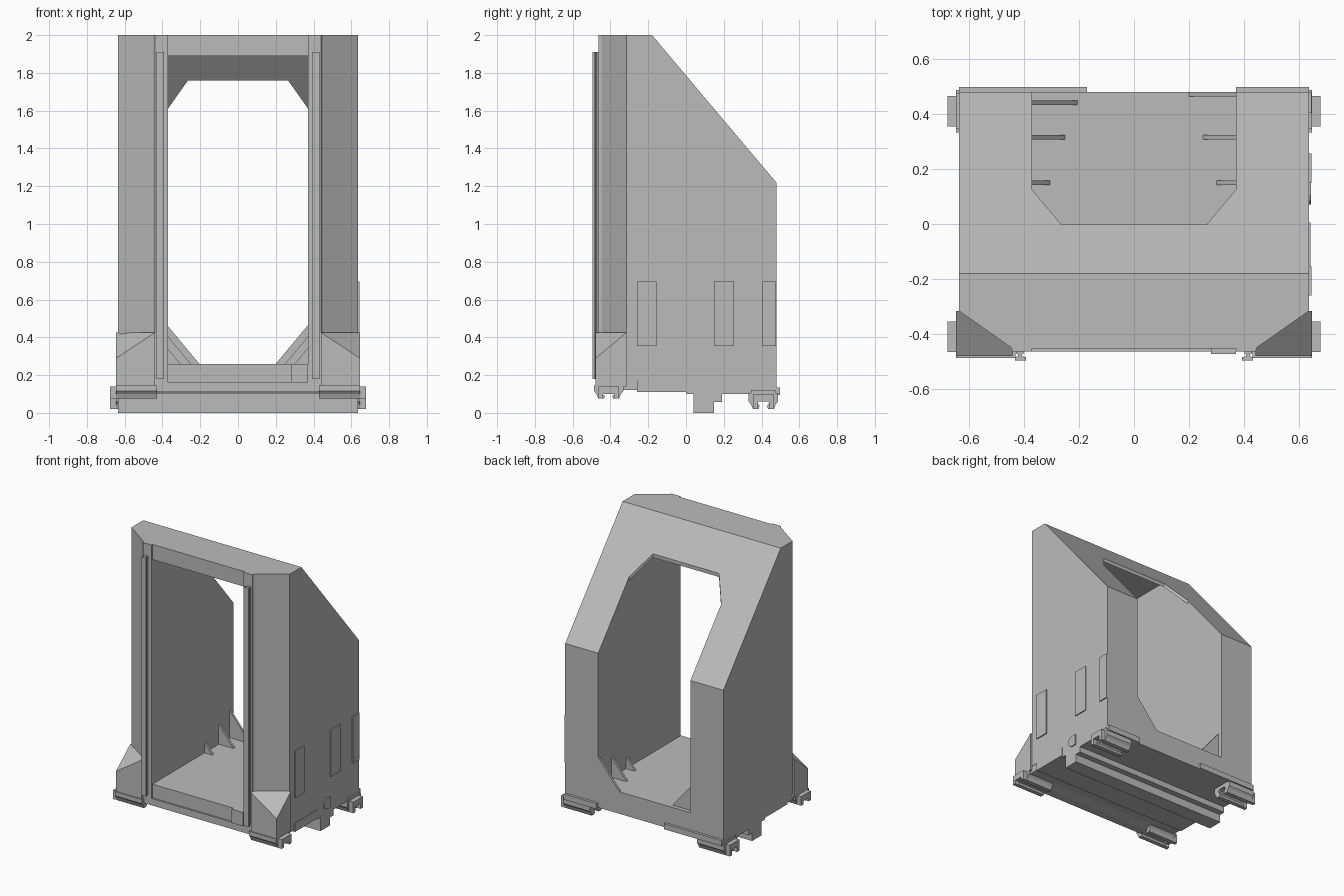
import bpy, bmesh
from mathutils import Vector

cube = bpy.data.objects.get("Cube")
if cube:
    bpy.data.objects.remove(cube, do_unlink=True)

grey = bpy.data.materials.new("plain grey")
grey.use_nodes = True
COLOUR = (0.5, 0.5, 0.5, 1)
grey.diffuse_color = COLOUR
grey.node_tree.nodes["Principled BSDF"].inputs["Base Color"].default_value = COLOUR


def prism(name, pts, a, b, axis):
    """Extrude a flat outline from a to b along x, y or z."""
    place = {"x": lambda u, v: (a, u, v), "y": lambda u, v: (u, a, v), "z": lambda u, v: (u, v, a)}[axis]
    step = Vector([b - a if axis == k else 0 for k in "xyz"])
    bm = bmesh.new()
    face = bm.faces.new([bm.verts.new(place(u, v)) for u, v in pts])
    out = bmesh.ops.extrude_face_region(bm, geom=[face])
    bmesh.ops.translate(bm, vec=step, verts=[g for g in out["geom"] if isinstance(g, bmesh.types.BMVert)])
    bmesh.ops.recalc_face_normals(bm, faces=bm.faces)
    mesh = bpy.data.meshes.new(name)
    bm.to_mesh(mesh)
    bm.free()
    mesh.materials.append(grey)
    obj = bpy.data.objects.new(name, mesh)
    bpy.context.collection.objects.link(obj)
    return obj


def box(name, x0, x1, y0, y1, z0, z1):
    return prism(name, [(x0, y0), (x1, y0), (x1, y1), (x0, y1)], z0, z1, "z")


def combine(obj, tool, operation):
    mod = obj.modifiers.new("cut", "BOOLEAN")
    mod.object, mod.operation, mod.solver = tool, operation, "EXACT"
    bpy.context.view_layer.objects.active = obj
    bpy.ops.object.modifier_apply(modifier=mod.name)
    bpy.data.objects.remove(tool, do_unlink=True)


# Shell: sloped side outline with chamfered front corners
W, IN, FRONT, BACK = 0.635, 0.37, -0.452, 0.478
shell = prism("shell", [(FRONT, 0.17), (0, 0.17), (0, 0.1), (BACK, 0.1), (BACK, 1.22),
                        (-0.18, 2), (FRONT, 2)], -W, W, "x")
plan = prism("plan_cutter", [(-0.44, FRONT), (0.44, FRONT), (W, -0.315), (W, 1),
                             (-W, 1), (-W, -0.315)], -1, 3, "z")
combine(shell, plan, "INTERSECT")

# Passage through the shell, leaving a thin sloped back skin
cavity = prism("cavity_cutter", [(-1, 0.26), (0.465, 0.26), (0.465, 1.207), (-0.109, 1.89), (-1, 1.89)],
               -IN, IN, "x")
combine(shell, cavity, "DIFFERENCE")
window = prism("window_cutter", [(-IN, 1), (-IN, 0.125), (-0.265, 0), (0.265, 0), (IN, 0.125), (IN, 1)],
               0.26, 3, "z")
combine(shell, window, "DIFFERENCE")

# Triangular gussets along the floor, larger toward the back
for side, rows in ((-1, ((0.15, 0.065), (0.315, 0.12), (0.44, 0.165))),
                   (1, ((0.15, 0.07), (0.315, 0.12), (0.47, 0.17)))):
    for y, w in rows:
        prism("gusset", [(side * IN, 0.26), (side * (IN - w), 0.26), (side * IN, 0.26 + 1.2 * w)],
              y - 0.008, y + 0.008, "y")

# Underside: front floor slab, cross keel and its step
prism("floor_slab", [(-0.45, 0.175), (-0.45, 0.105), (-0.4, 0.105), (-0.33, 0.12), (-0.26, 0.12),
                     (-0.26, 0.11), (0.005, 0.11), (0.005, 0.175)], -0.632, 0.632, "x")
box("floor_side_strip", 0.63, 0.64, -0.26, 0.005, 0.11, 0.172)
prism("keel", [(0.04, 0.11), (0.04, 0), (0.148, 0), (0.148, 0.058), (0.19, 0.058), (0.19, 0.11)], -W, W, "x")

# Front sill and lip
box("sill", -0.48, 0.48, -0.462, -0.44, 0.11, 0.16)
box("sill_step", 0.28, IN, -0.472, -0.44, 0.16, 0.26)

# Back bumper strips
box("back_strip_right", -W, -0.17, 0.47, 0.497, 0.095, 0.135)
box("back_strip_left", IN, W, 0.47, 0.497, 0.095, 0.135)

# Parts repeated on both sides
for s in (-1, 1):
    # Front pillar face and T-shaped door rail
    prism("pillar_face", [(s * IN, -0.44), (s * IN, -0.463), (s * 0.44, -0.463), (s * 0.45, -0.44)], 0.16, 2, "z")
    rail = [(0.4, -0.46), (0.4, -0.47), (0.407, -0.474), (0.407, -0.48), (0.392, -0.483), (0.392, -0.495),
            (0.432, -0.495), (0.432, -0.483), (0.42, -0.48), (0.42, -0.474), (0.428, -0.47), (0.428, -0.46)]
    prism("door_rail", [(s * x, y) for x, y in rail], 0.18, 1.91, "z")

    # Corner skirt with its sloped top
    skirt = prism("corner_skirt", [(s * 0.44, -0.44), (s * 0.44, -0.478), (s * 0.645, -0.478),
                                   (s * 0.645, -0.315), (s * 0.62, -0.315)], 0.14, 0.425, "z")
    for v in skirt.data.vertices:
        if v.co.z > 0.3 and abs(v.co.x) > 0.64 and v.co.y < -0.4:
            v.co.z = 0.29

    # Clip feet: a bar with two hooked legs
    for name, y0, y1, z0, z1 in (("front_foot", -0.487, -0.332, 0.075, 0.145),
                                 ("back_foot", 0.332, 0.487, 0.02, 0.105)):
        mid, bar = (y0 + y1) / 2, z1 - 0.03
        half = [(0.02, bar), (0.03, bar - 0.005), (0.035, bar - 0.015), (0.02, z0 + 0.015), (0.025, z0),
                (0.055, z0), (0.065, z0 + 0.025), (0.0775, z0 + 0.04), (0.0775, z1)]
        outline = [(mid + d, z) for d, z in half] + [(mid - d, z) for d, z in reversed(half)]
        prism(name, outline, s * 0.43, s * 0.645, "x")
        box(name + "_end", s * 0.64, s * 0.677, mid - 0.055, mid + 0.055, z1 - 0.045, z1 - 0.004)
        for e in (-1, 1):
            box(name + "_hook", s * 0.64, s * 0.677, mid + e * 0.03, mid + e * 0.055, z0, z1 - 0.045)
    box("back_foot_mount", s * 0.43, s * 0.645, 0.345, 0.475, 0.09, 0.12)

# Raised plates and latch on the left side
for y0, y1 in ((-0.26, -0.155), (0.148, 0.255), (0.402, 0.477)):
    box("side_plate", 0.63, 0.643, y0, y1, 0.355, 0.695)
prism("latch", [(0.148, 0.135), (0.148, 0.212), (0.105, 0.212), (0.083, 0.2), (0.07, 0.173),
                (0.083, 0.147), (0.105, 0.135)], 0.63, 0.642, "x")
